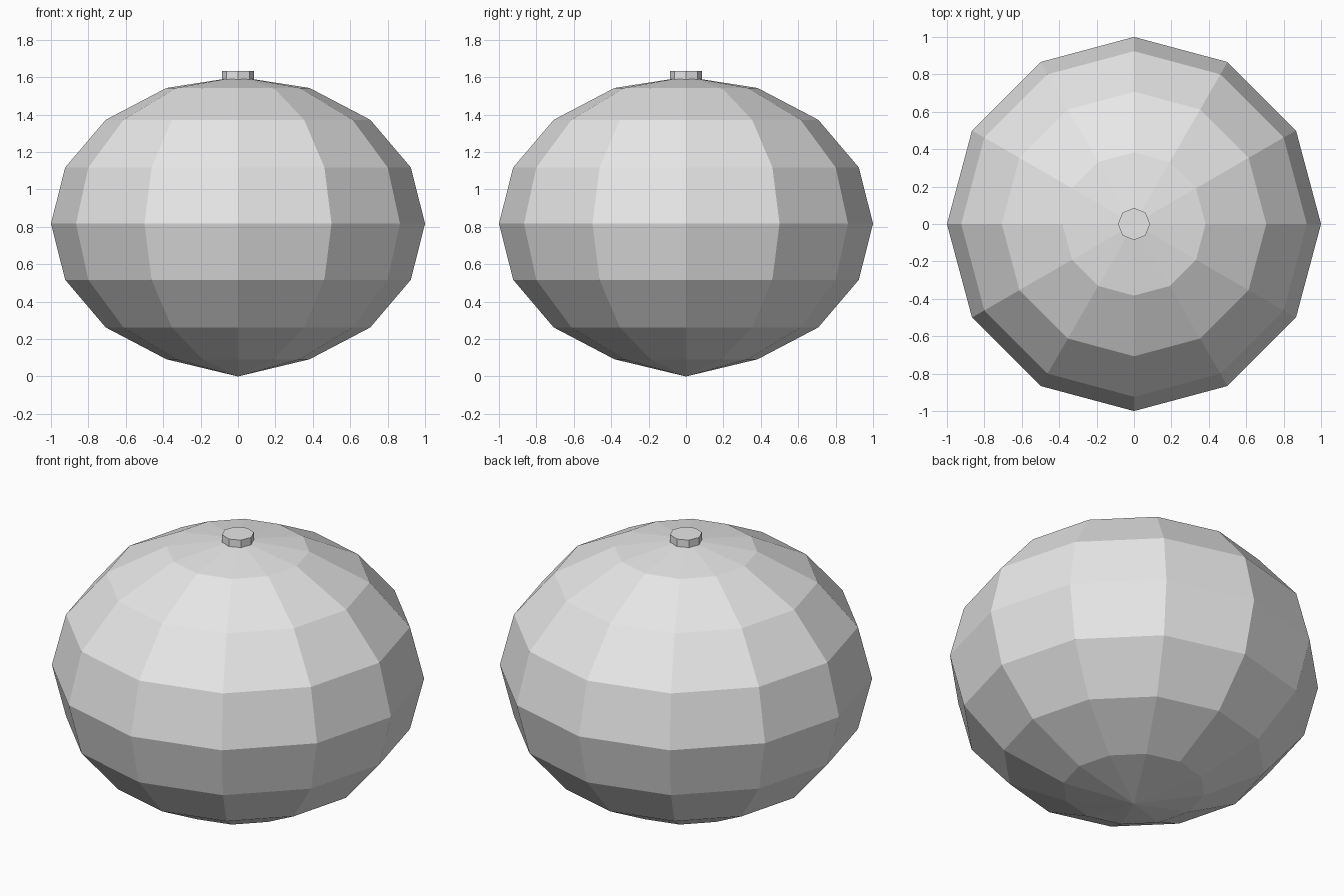
import bpy, bmesh, math

if "Cube" in bpy.data.objects:
    bpy.data.objects.remove(bpy.data.objects["Cube"])

grey = bpy.data.materials.new("plain_grey")
grey.diffuse_color = (0.8, 0.8, 0.8, 1)
grey.use_nodes = True
grey.node_tree.nodes["Principled BSDF"].inputs["Base Color"].default_value = grey.diffuse_color


def finish(name, bm):
    bmesh.ops.recalc_face_normals(bm, faces=bm.faces)
    mesh = bpy.data.meshes.new(name)
    bm.to_mesh(mesh)
    bm.free()
    mesh.materials.append(grey)
    obj = bpy.data.objects.new(name, mesh)
    bpy.context.collection.objects.link(obj)
    return obj


# Squashed low-poly body, with the lowest point pulled down slightly
MID, HALF = 0.817, 0.785
bm = bmesh.new()
bmesh.ops.create_uvsphere(bm, u_segments=12, v_segments=8, radius=1)
for v in bm.verts:
    v.co.z = 0 if v.co.z < -0.99 else MID + HALF * v.co.z
finish("body", bm)

# Small eight-sided cap on top
bm = bmesh.new()
bmesh.ops.create_cone(bm, cap_ends=True, segments=8, radius1=0.086,
                      radius2=0.086, depth=0.048)
for v in bm.verts:
    v.co.z += 1.609
finish("top_cap", bm)
